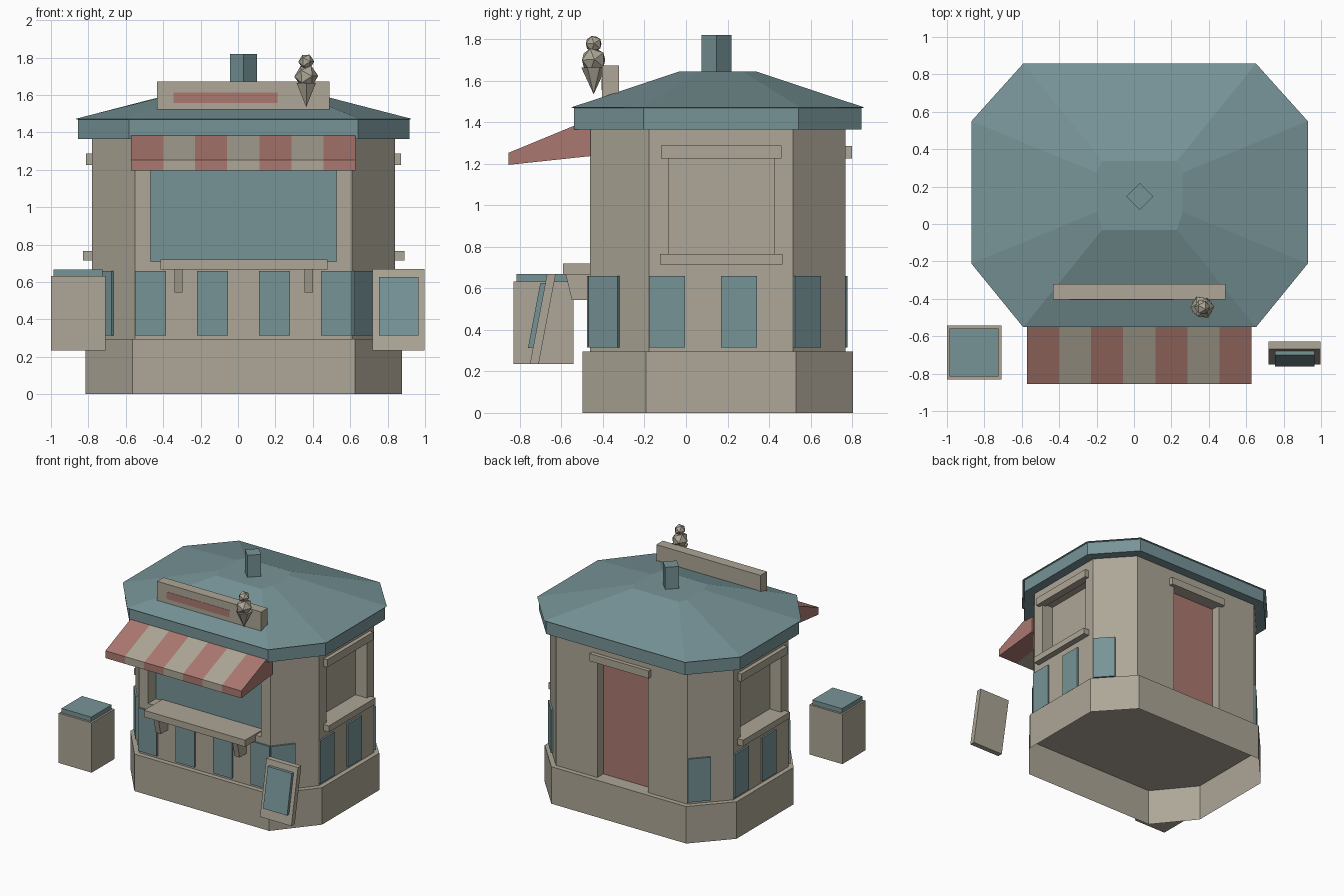
import bpy, bmesh
from mathutils import Euler, Matrix, Vector

cube = bpy.data.objects.get("Cube")
if cube:
    bpy.data.objects.remove(cube, do_unlink=True)


def material(name, rgb):
    m = bpy.data.materials.new(name)
    m.use_nodes = True
    m.diffuse_color = (*rgb, 1)
    bsdf = m.node_tree.nodes["Principled BSDF"]
    bsdf.inputs["Base Color"].default_value = (*rgb, 1)
    bsdf.inputs["Roughness"].default_value = 0.9
    return m


BEIGE = material("warm beige", (0.42, 0.385, 0.31))
TEAL = material("muted teal", (0.185, 0.295, 0.31))
RED = material("faded red", (0.41, 0.19, 0.16))
CX, CY = 0.03, 0.153  # middle of the building


def finish(name, bm, mat):
    bmesh.ops.recalc_face_normals(bm, faces=bm.faces)
    me = bpy.data.meshes.new(name)
    bm.to_mesh(me)
    bm.free()
    me.materials.append(mat)
    ob = bpy.data.objects.new(name, me)
    bpy.context.collection.objects.link(ob)
    return ob


def loft(name, rings, mat, bottom=True):
    """Solid through rings of equal point count, optionally open below."""
    bm = bmesh.new()
    vs = [[bm.verts.new(p) for p in r] for r in rings]
    n = len(rings[0])
    for lo, hi in zip(vs, vs[1:]):
        for i in range(n):
            j = (i + 1) % n
            bm.faces.new((lo[i], lo[j], hi[j], hi[i]))
    if bottom:
        bm.faces.new(vs[0][::-1])
    bm.faces.new(vs[-1])
    return finish(name, bm, mat)


def rect(x, y, z):
    return [(x[0], y[0], z), (x[1], y[0], z), (x[1], y[1], z), (x[0], y[1], z)]


def box(name, x, y, z, mat):
    return loft(name, [rect(x, y, z[0]), rect(x, y, z[1])], mat)


def along_x(name, x, profile, mat):
    return loft(name, [[(v, y, z) for y, z in profile] for v in x], mat)


def octagon(w, d, f, s, z):
    """w, d: half width and depth; f, s: half front and side edge."""
    a, b = 0.016 - s, 0.016 + s  # side edges sit slightly towards the back
    pts = [(-f, -d), (f, -d), (w, a), (w, b), (f, d), (-f, d), (-w, b), (-w, a)]
    return [Vector((CX + x, CY + y, z)) for x, y in pts]


def cut(target, x, y, z):
    cutter = box("cutter", x, y, z, BEIGE)
    cutter.hide_render = True
    mod = target.modifiers.new("opening", 'BOOLEAN')
    mod.operation = 'DIFFERENCE'
    mod.solver = 'EXACT'
    mod.object = cutter
    bpy.context.view_layer.objects.active = target
    bpy.ops.object.modifier_apply(modifier=mod.name)
    bpy.data.objects.remove(cutter, do_unlink=True)


# Hollow base and the walls on it
WALL = (0.81, 0.615, 0.58, 0.347)
loft("base", [octagon(0.846, 0.652, 0.595, 0.361, z) for z in (0, 0.295)], BEIGE,
     bottom=False)
walls = loft("walls", [octagon(*WALL, z) for z in (0.296, 1.38)], BEIGE)

# Serving hatch, door and side window recesses
cut(walls, (-0.469, 0.526), (-0.6, -0.36), (0.71, 1.25))
cut(walls, (-0.202, 0.245), (0.685, 0.9), (0.25, 1.23))
box("hatch_glass", (-0.469, 0.526), (-0.365, -0.357), (0.71, 1.25), TEAL)
box("door", (-0.202, 0.245), (0.682, 0.69), (0.295, 1.23), RED)
box("door_lintel", (-0.23, 0.29), (0.75, 0.8), (1.225, 1.285), BEIGE)
for side, label in ((1, "left"), (-1, "right")):
    def span(a, b):
        return sorted((CX + side * a, CX + side * b))
    cut(walls, span(0.71, 0.95), (-0.085, 0.424), (0.74, 1.24))
    box(label + "_window_lintel", span(0.78, 0.842), (-0.12, 0.46), (1.225, 1.287), BEIGE)
    box(label + "_window_sill", span(0.7, 0.859), (-0.125, 0.465), (0.715, 0.765), BEIGE)

# Lower panels, set alternately along every wall except the back
corners = octagon(*WALL, 0)
slots = [7, 2, 4, 2, 0, 2, 4, 2]
for e, count in enumerate(slots):
    a, b = corners[e], corners[(e + 1) % 8]
    out = Vector((b.y - a.y, a.x - b.x, 0)).normalized()
    for k in range(0, count, 2):
        p, q = a.lerp(b, k / count), a.lerp(b, (k + 1) / count)
        foot = [p + out * 0.014, q + out * 0.014, q - out * 0.01, p - out * 0.01]
        loft("lower_panel", [[v + Vector((0, 0, z)) for v in foot]
                             for z in (0.315, 0.66)], TEAL)

# Roof with fascia and flat cap, plus the chimney
loft("roof", [octagon(0.886, 0.692, 0.612, 0.374, 1.365),
              octagon(0.886, 0.692, 0.612, 0.374, 1.468),
              octagon(0.899, 0.705, 0.622, 0.381, 1.472),
              octagon(0.23, 0.184, 0.2, 0.105, 1.645)], TEAL)
R, CHY = 0.072, 0.147
loft("chimney", [[(CX - R, CHY, z), (CX, CHY - R, z), (CX + R, CHY, z), (CX, CHY + R, z)]
                 for z in (1.6, 1.82)], TEAL)

# Striped awning
AWNING = [(-0.46, 1.237), (-0.855, 1.195), (-0.855, 1.253), (-0.54, 1.383), (-0.46, 1.4)]
x0, step = -0.572, 1.2 / 7
for i in range(7):
    along_x("awning_stripe", (x0 + i * step, x0 + (i + 1) * step), AWNING,
            BEIGE if i % 2 else RED)

# Serving counter on two brackets
box("counter", (-0.415, 0.478), (-0.592, -0.36), (0.667, 0.72), BEIGE)
for x in (-0.318, 0.378):
    along_x("counter_bracket", (x - 0.022, x + 0.022),
            [(-0.45, 0.545), (-0.55, 0.545), (-0.582, 0.675), (-0.45, 0.675)], BEIGE)

# Roof sign
box("roof_sign", (-0.432, 0.488), (-0.404, -0.322), (1.52, 1.673), BEIGE)
box("sign_stripe", (-0.345, 0.21), (-0.406, -0.4), (1.556, 1.612), RED)

# Faceted ice cream ornament with tumbled scoops
IX, IY = 0.365, -0.445
bm = bmesh.new()
bmesh.ops.create_cone(bm, cap_ends=True, segments=6, radius1=0, radius2=0.06, depth=0.13)
bmesh.ops.translate(bm, verts=bm.verts, vec=(IX, IY, 1.6))
finish("cone", bm, BEIGE)
for name, r, z in (("lower_scoop", 0.064, 1.7), ("upper_scoop", 0.043, 1.778)):
    bm = bmesh.new()
    place = Matrix.Translation((IX, IY, z)) @ Euler((0.35, 0.4, 0.2)).to_matrix().to_4x4()
    bmesh.ops.create_icosphere(bm, subdivisions=1, radius=r, matrix=place)
    finish(name, bm, BEIGE)

# Bin with lid
box("bin", (-1.0, -0.709), (-0.832, -0.543), (0.235, 0.632), BEIGE)
box("bin_lid", (-0.986, -0.724), (-0.816, -0.558), (0.632, 0.668), TEAL)


# Leaning menu board
def leaning(name, x, z, front, back, mat):
    rings = []
    for h in z:
        y = -0.752 + (h - 0.235) * 0.19
        rings.append(rect(x, (y + front, y + back), h))
    return loft(name, rings, mat)


leaning("menu_board", (0.72, 0.998), (0.235, 0.67), 0, 0.042, BEIGE)
leaning("menu_panel", (0.754, 0.966), (0.313, 0.626), -0.024, 0.01, TEAL)
